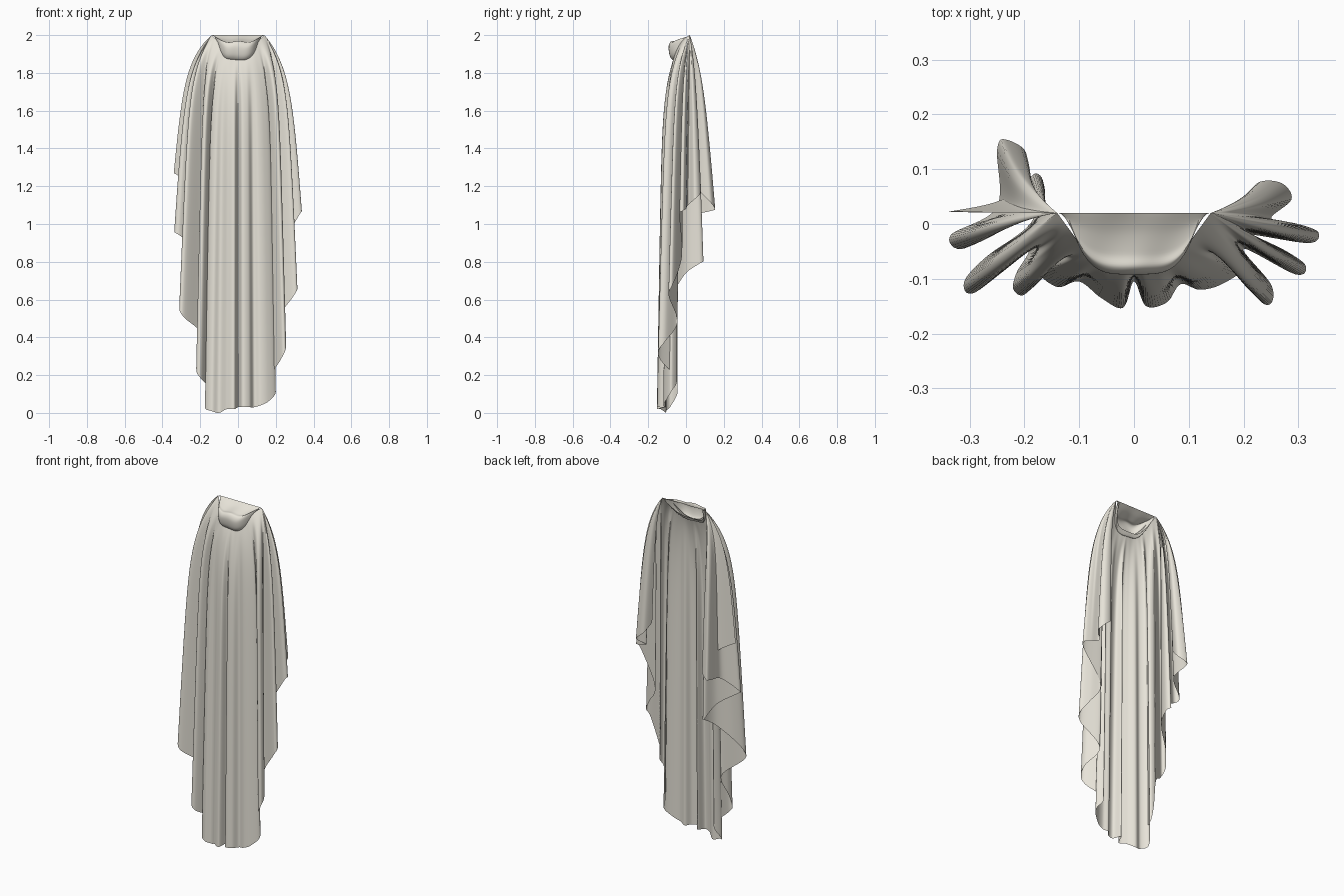
import bpy
from math import exp, sin, pi
from mathutils import Vector

if "Cube" in bpy.data.objects:
    bpy.data.objects.remove(bpy.data.objects["Cube"])

# Hem of the drape as pleat ridges and valleys (x, y, hem height), centre to back edge
RIGHT = [(.022, -.15, .03), (.06, -.143, .03), (.085, -.11, .03), (.12, -.12, .04),
         (.16, -.11, .06), (.20, -.08, .11), (.17, -.05, .18), (.225, -.135, .28),
         (.25, -.145, .33), (.25, -.11, .38), (.20, -.045, .48), (.295, -.092, .62),
         (.313, -.075, .67), (.27, -.045, .74), (.215, -.02, .85), (.32, -.035, 1.04),
         (.337, -.015, 1.07), (.30, .0, 1.08), (.25, .01, 1.1), (.288, .045, 1.13),
         (.27, .075, 1.16), (.225, .075, 1.2), (.20, .03, 1.25)]
LEFT = [(-.02, -.153, .02), (-.06, -.135, .02), (-.10, -.105, .0), (-.14, -.115, .01),
        (-.175, -.085, .03), (-.15, -.045, .12), (-.195, -.125, .18), (-.22, -.12, .22),
        (-.215, -.09, .3), (-.195, -.05, .42), (-.29, -.125, .51), (-.31, -.105, .57),
        (-.27, -.06, .65), (-.19, .0, .74), (-.165, .07, .79), (-.185, .09, .81),
        (-.22, .02, .88), (-.31, -.045, .94), (-.335, -.02, .97), (-.25, .03, 1.04),
        (-.25, .135, 1.07), (-.235, .155, 1.08), (-.195, .125, 1.12), (-.23, .05, 1.2),
        (-.34, .022, 1.27)]
CENTRE = (0, -.105, .03)

cloth = bpy.data.materials.new("cream_cloth")
cloth.diffuse_color = (.80, .77, .69, 1)
cloth.use_nodes = True
cloth.node_tree.nodes["Principled BSDF"].inputs["Base Color"].default_value = cloth.diffuse_color


def catmull(pts, steps):
    """Smooth curve through the points."""
    pts = [Vector(p) for p in pts]
    out = []
    for i in range(len(pts) - 1):
        a, b, c, d = pts[max(i - 1, 0)], pts[i], pts[i + 1], pts[min(i + 2, len(pts) - 1)]
        for k in range(steps):
            t = k / steps
            out.append(.5 * (2 * b + (c - a) * t + (2 * a - 5 * b + 4 * c - d) * t ** 2
                             + (3 * b - a - 3 * c + d) * t ** 3))
    return out + [pts[-1]]


def sheet(name, rows):
    """Smooth cloth sheet from a grid of points."""
    n = len(rows[0])
    verts = [p for r in rows for p in r]
    faces = [(i * n + j, i * n + j + 1, (i + 1) * n + j + 1, (i + 1) * n + j)
             for i in range(len(rows) - 1) for j in range(n - 1)]
    me = bpy.data.meshes.new(name)
    me.from_pydata(verts, [], faces)
    me.polygons.foreach_set("use_smooth", [True] * len(faces))
    me.materials.append(cloth)
    ob = bpy.data.objects.new(name, me)
    bpy.context.collection.objects.link(ob)
    return ob


# Neckline from the front centre up to the shoulder corner
NECK = catmull([(0, -.06, 1.885), (.05, -.06, 1.895), (.09, -.045, 1.935),
                (.118, -.01, 1.98), (.14, .02, 2.0)], 12)


def neck_point(u):
    f = min(abs(u) / .5, 1) * (len(NECK) - 1)
    i = min(int(f), len(NECK) - 2)
    p = NECK[i].lerp(NECK[i + 1], f - i)
    return Vector((p.x if u >= 0 else -p.x, p.y, p.z))


def column(top, hem, soft, rows=90):
    """One hanging thread: quick flare over the shoulder, then a straight fall."""
    drop = top.z - hem.z
    wy = .68 if hem.y < 0 else .45
    pts = []
    for k in range(rows + 1):
        s = (k / rows) ** 1.4
        e = (1 - exp(-s * drop / .13)) / (1 - exp(-drop / .13))
        gx, gy = .66 * e + .34 * s, wy * e + (1 - wy) * s
        q = hem.lerp(soft, exp(-s * drop / .22))      # pleats fade near the shoulder
        pts.append((top.x + (q.x - top.x) * gx, top.y + (q.y - top.y) * gy,
                    top.z - s * drop))
    return pts


# Main drape, open at the back
hem = catmull(LEFT[::-1] + [CENTRE] + RIGHT, 8)
mid = len(LEFT) * 8
cols = []
for i, h in enumerate(hem):
    u = (i - mid) / mid if i < mid else (i - mid) / (len(hem) - 1 - mid)
    r = min(16, i, len(hem) - 1 - i)
    soft = sum((hem[j] for j in range(i - r, i + r + 1)), Vector()) / (2 * r + 1)
    h.z = max(h.z, 0)
    cols.append(column(neck_point(u), h, soft))
sheet("draped_cloak", cols)

# Cowl: sags forward from the straight top edge and rolls under at the front
profile = catmull([(0, .02, 2.0), (0, -.015, 1.98), (0, -.055, 1.966), (0, -.08, 1.962),
                   (0, -.092, 1.935), (0, -.085, 1.89), (0, -.065, 1.868), (0, -.05, 1.89)], 6)
rows = []
for j in range(65):
    a = j / 32 - 1
    full = 1 - abs(a) ** 4
    row = []
    for k, p in enumerate(profile):
        b = k / (len(profile) - 1)
        x = a * (.14 - .018 * min(1, b * 2.2))
        crease = .004 * sin(a * 7 + b * 4) * sin(pi * b)
        row.append((x, .02 + (p.y - .02) * full,
                    2 + (p.z - 2) * (.12 + .88 * full) + crease * full))
    rows.append(row)
sheet("cowl_neck", rows)
